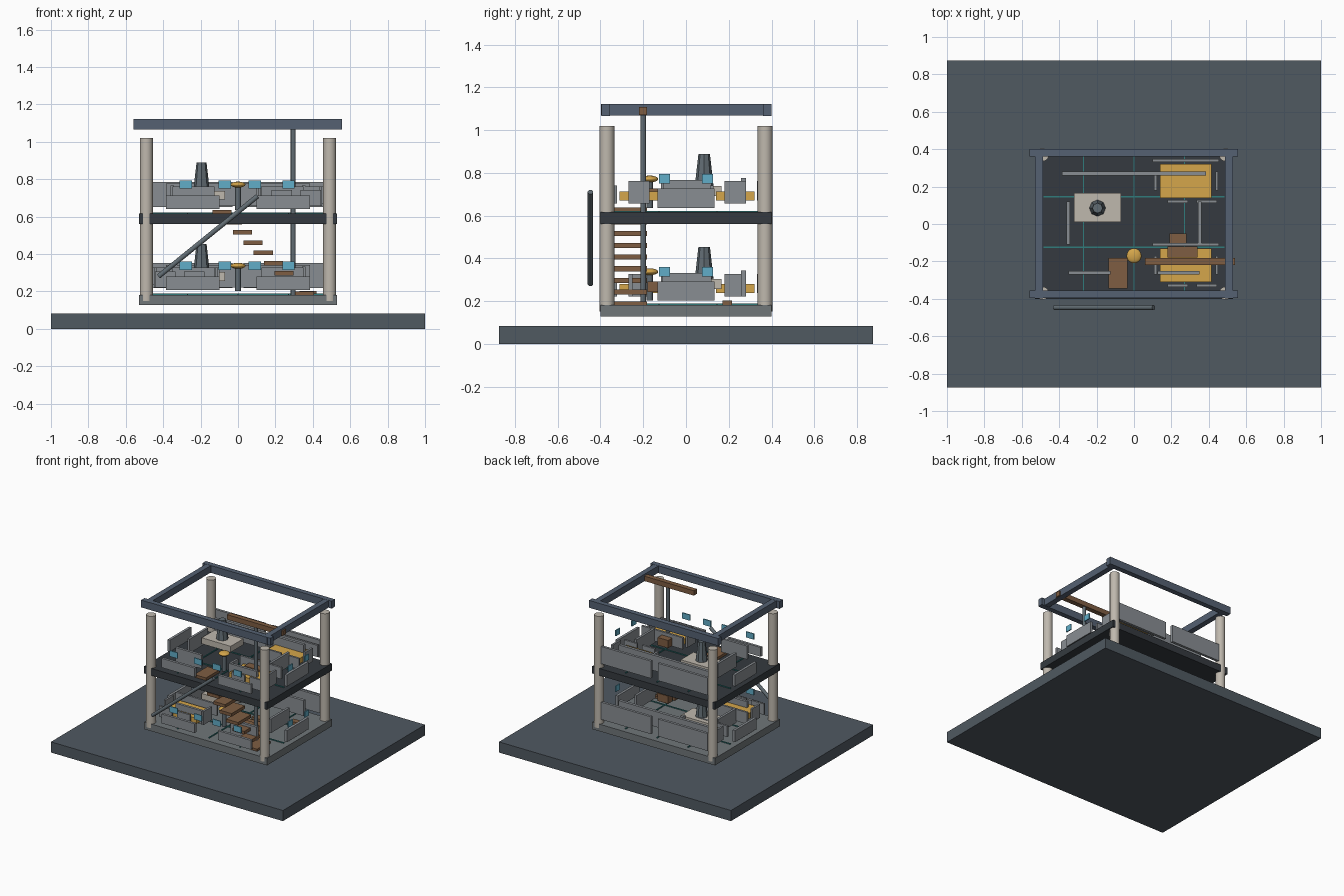
import bpy
import math
from mathutils import Vector

if "Cube" in bpy.data.objects:
    bpy.data.objects.remove(bpy.data.objects["Cube"])


def mat(name, r, g, b):
    m = bpy.data.materials.new(name)
    m.diffuse_color = (r, g, b, 1)
    m.use_nodes = True
    m.node_tree.nodes["Principled BSDF"].inputs["Base Color"].default_value = m.diffuse_color
    return m


SLATE = mat("slate", .08, .10, .12)
DARK = mat("dark", .035, .042, .05)
STONE = mat("stone", .16, .18, .19)
WALL = mat("wall", .25, .27, .29)
BLUE = mat("frame_blue", .09, .12, .17)
BEIGE = mat("beige", .52, .48, .42)
WOOD = mat("wood", .21, .11, .055)
GOLD = mat("gold", .66, .38, .07)
GLASS = mat("glass", .12, .42, .58)
TEAL = mat("teal", .03, .20, .20)
METAL = mat("metal", .12, .15, .17)


def box(name, x0, x1, y0, y1, z0, z1, m):
    x0, x1 = sorted((x0, x1))
    bpy.ops.mesh.primitive_cube_add(size=1, location=((x0 + x1) / 2, (y0 + y1) / 2, (z0 + z1) / 2))
    o = bpy.context.object
    o.name = name
    o.scale = (x1 - x0, y1 - y0, z1 - z0)
    o.data.materials.append(m)
    return o


def rod(name, a, b, r0, r1, m, sides=24, smooth=True):
    a, b = Vector(a), Vector(b)
    bpy.ops.mesh.primitive_cone_add(vertices=sides, radius1=r0, radius2=r1,
                                    depth=(b - a).length, location=(a + b) / 2)
    o = bpy.context.object
    o.name = name
    o.rotation_euler = (b - a).to_track_quat('Z', 'Y').to_euler()
    o.data.materials.append(m)
    if smooth:
        bpy.ops.object.shade_smooth_by_angle(angle=math.radians(35))
    return o


# ground plinth
box("plinth", -1, 1, -.875, .875, 0, .083, SLATE)

# corner columns and roof frame
for sx in (-1, 1):
    for sy in (-1, 1):
        rod("column", (sx * .49, sy * .37, .15), (sx * .49, sy * .37, 1.02), .035, .035, BEIGE)
    box("roof_side_beam", sx * .487, sx * .53, -.397, .397, 1.068, 1.122, BLUE)
for y in (-.375, .38):
    box("roof_long_beam", -.558, .556, y - .02, y + .02, 1.066, 1.123, BLUE)

# hoist pole, wooden roof beam and leaning brace
rod("hoist_pole", (.295, -.2, .18), (.295, -.2, 1.09), .013, .013, METAL, 16)
box("wooden_beam", .06, .54, -.22, -.182, 1.07, 1.108, WOOD)
rod("leaning_brace", (-.425, -.447, .28), (.105, -.447, .71), .013, .013, METAL, 16)


def sofa(x_sign, yc, z):
    # bench with a cushion, back, two arms and split front
    def b(name, x0, x1, y0, y1, z0, z1, m):
        box(name, x_sign * x0, x_sign * x1, yc + y0, yc + y1, z + z0, z + z1, m)
    b("cushion", .14, .415, -.09, .09, .055, .097, GOLD)
    b("bench_back", .10, .455, .102, .118, .055, .145, WALL)
    b("bench_arm", .107, .123, -.05, .05, .04, .145, WALL)
    b("bench_arm", .435, .45, -.05, .05, .04, .145, WALL)
    b("bench_front", .18, .29, -.117, -.102, .04, .125, WALL)
    b("bench_front", .335, .445, -.117, -.102, .04, .125, WALL)


def storey(z, slab_mat, sofa_side):
    # floor slab with inlaid grid; z is the floor top
    box("floor_slab", -.53, .53, -.4, .4, z - .055, z, slab_mat)
    for x in (-.27, 0, .27):
        box("floor_line", x - .004, x + .004, -.36, .36, z - .002, z + .006, TEAL)
    for y in (-.125, .145):
        box("floor_line", -.485, .485, y - .004, y + .004, z - .002, z + .006, TEAL)
    # outer and inner wall panels
    for s in (-1, 1):
        box("back_panel", s * .03, s * .46, .37, .39, z + .035, z + .17, WALL)
        box("front_panel", s * .1, s * .385, -.39, -.37, z + .025, z + .097, WALL)
        box("side_panel", s * .495, s * .515, -.133, .133, z + .02, z + .11, WALL)
        box("inner_front_wall", s * .125, s * .35, -.27, -.25, z + .04, z + .145, WALL)
        box("inner_side_wall", s * .342, s * .36, -.11, .12, z + .04, z + .15, WALL)
    box("inner_back_wall", -.385, .385, .258, .28, z + .04, z + .16, WALL)
    # window cards
    for x in (-.28, -.07, .09, .27):
        box("window_card", x - .033, x + .033, -.394, -.386, z + .133, z + .178, GLASS)
    for y in (-.1, .1):
        box("window_card", .516, .524, y - .026, y + .026, z + .133, z + .178, GLASS)
    for yc in (-.22, .23):
        sofa(sofa_side, yc, z)
    # table with chimney
    box("table", -.32, -.07, .01, .165, z + .075, z + .122, BEIGE)
    rod("chimney", (-.195, .085, z + .12), (-.195, .085, z + .272), .044, .027, METAL, 8, False)
    # lamp
    rod("lamp_stem", (0, -.17, z + .02), (0, -.17, z + .145), .015, .015, METAL, 12)
    bpy.ops.mesh.primitive_uv_sphere_add(segments=20, ring_count=10, radius=1,
                                         location=(0, -.17, z + .155))
    lamp = bpy.context.object
    lamp.name = "lamp_head"
    lamp.scale = (.04, .04, .016)
    lamp.data.materials.append(GOLD)
    bpy.ops.object.shade_smooth_by_angle()
    # wooden desk
    box("stool", .19, .28, -.105, -.05, z + .06, z + .12, WOOD)
    box("desk", .18, .34, -.18, -.12, z + .06, z + .11, WOOD)


storey(.182, STONE, -1)
storey(.616, DARK, 1)
box("door_step", .33, .42, .17, .215, .182, .203, WOOD)

# staircase
for i in range(9):
    x, z = .355 - i * .055, .187 + i * .0547
    box("stair_tread", x - .051, x + .051, -.345, -.182, z - .012, z + .012, WOOD)
